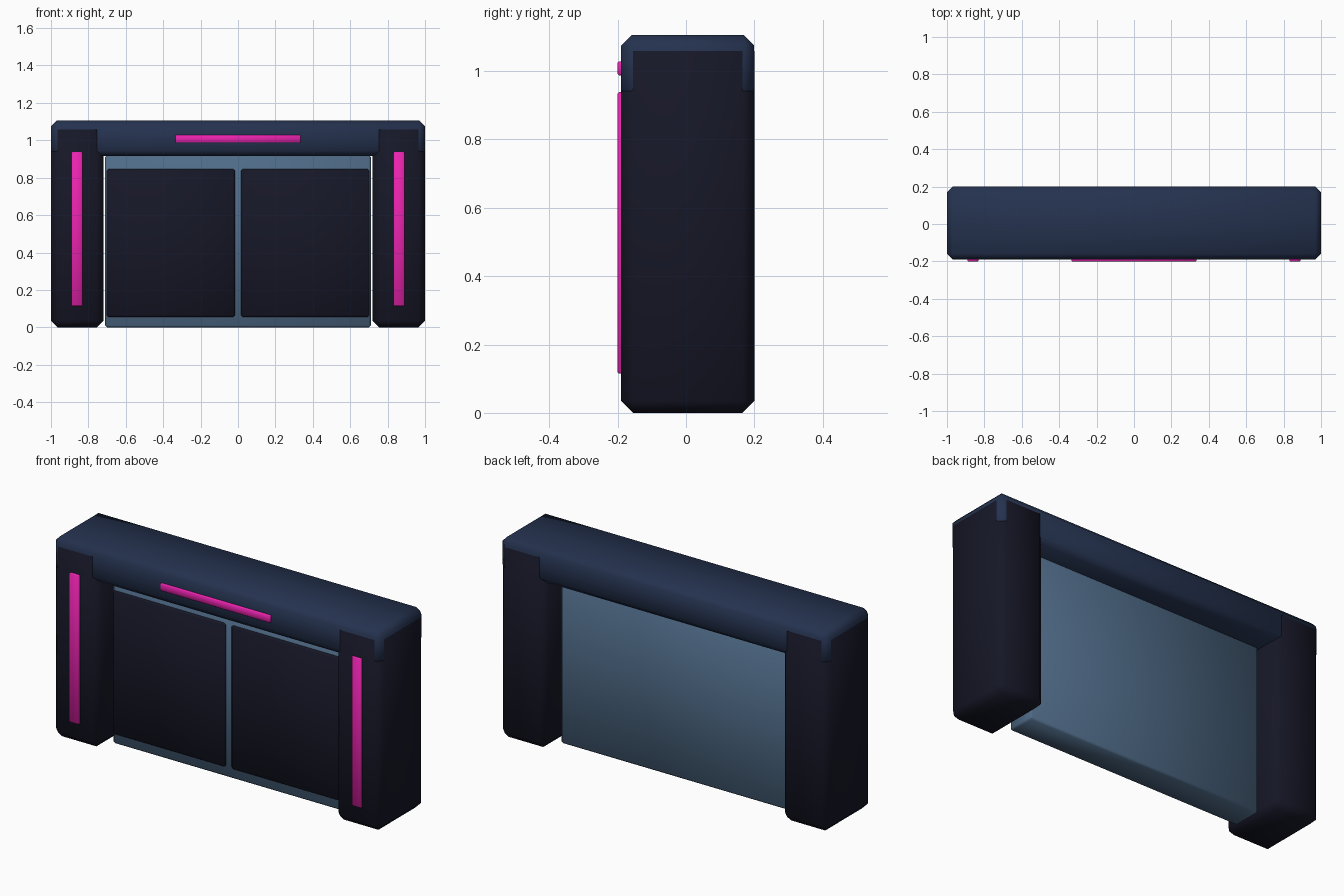
import bpy, math

if "Cube" in bpy.data.objects:
    bpy.data.objects.remove(bpy.data.objects["Cube"])


def material(name, rgb):
    m = bpy.data.materials.new(name)
    m.diffuse_color = (*rgb, 1)
    m.use_nodes = True
    m.node_tree.nodes["Principled BSDF"].inputs["Base Color"].default_value = m.diffuse_color
    return m


dark = material("dark_shell", (0.008, 0.0085, 0.02))
navy = material("navy_shell", (0.018, 0.032, 0.078))
steel = material("steel_blue", (0.08, 0.15, 0.25))
pink = material("pink_glow", (0.83, 0.017, 0.43))


def box(name, x, y, z, bevel, mat):
    """Chamfered box spanning the given (min, max) ranges."""
    bpy.ops.mesh.primitive_cube_add(size=1, location=[sum(r) / 2 for r in (x, y, z)])
    ob = bpy.context.object
    ob.name = name
    ob.scale = [r[1] - r[0] for r in (x, y, z)]
    bpy.ops.object.transform_apply(location=False, rotation=False, scale=True)
    mod = ob.modifiers.new("bevel", "BEVEL")
    mod.width = bevel
    mod.segments = 1
    bpy.ops.object.modifier_apply(modifier=mod.name)
    bpy.ops.object.shade_smooth_by_angle(angle=math.radians(60))
    ob.data.materials.append(mat)
    return ob


# Top beam across both pillars
box("top_beam", (-0.9995, 0.9995), (-0.1895, 0.1995), (0.915, 1.105), 0.03, navy)
box("beam_light", (-0.335, 0.335), (-0.2, -0.18), (0.987, 1.028), 0.004, pink)

# Recessed wall between the pillars
box("back_panel", (-0.71, 0.71), (-0.08, 0.08), (0, 0.92), 0.01, steel)

for side, s in (("left", -1), ("right", 1)):
    def span(a, b):
        return tuple(sorted((s * a, s * b)))

    # Pillar, its light strip and the door leaf on this side
    box(side + "_pillar", span(0.72, 1.0), (-0.19, 0.2), (0, 1.093), 0.035, dark)
    box(side + "_pillar_light", span(0.832, 0.89), (-0.2, -0.18), (0.115, 0.938), 0.004, pink)
    box(side + "_door", span(0.017, 0.704), (-0.09, -0.05), (0.055, 0.847), 0.01, dark)
